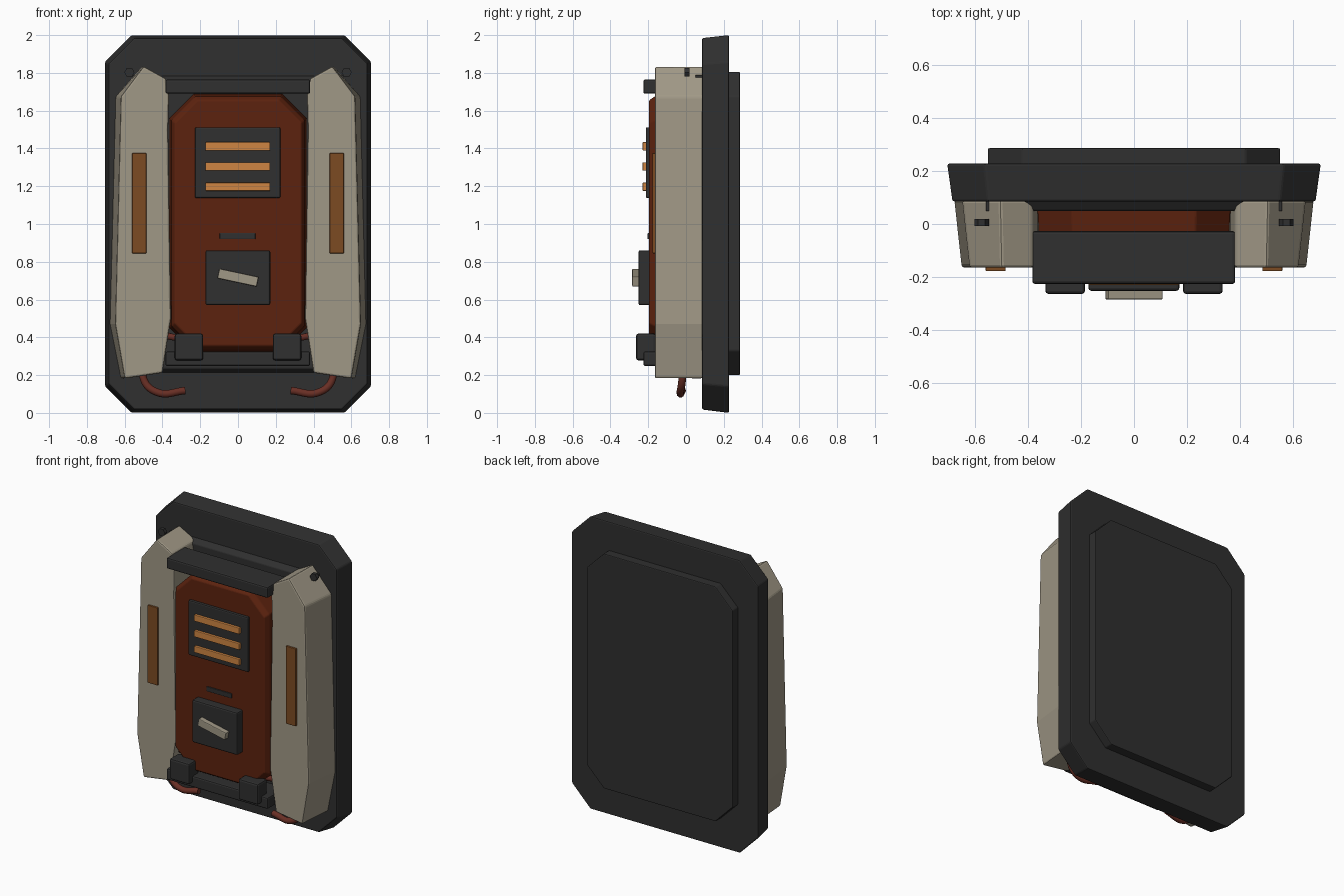
import bpy, bmesh, math
from mathutils import Vector, Matrix

if "Cube" in bpy.data.objects:
    bpy.data.objects.remove(bpy.data.objects["Cube"])


def mat(name, r, g, b):
    m = bpy.data.materials.new(name)
    m.diffuse_color = (r, g, b, 1)
    m.use_nodes = True
    m.node_tree.nodes["Principled BSDF"].inputs["Base Color"].default_value = m.diffuse_color
    return m


DARK = mat("charcoal", 0.029, 0.029, 0.029)
BEIGE = mat("warm grey", 0.352, 0.314, 0.238)
RUST = mat("rust", 0.107, 0.016, 0.0044)
ORANGE = mat("light orange", 0.62, 0.235, 0.055)
BROWN = mat("brown strip", 0.2, 0.07, 0.016)
HOSE = mat("red brown hose", 0.14, 0.028, 0.018)


def finish(name, bm, material, bevel=0.0):
    bmesh.ops.recalc_face_normals(bm, faces=bm.faces)
    me = bpy.data.meshes.new(name)
    bm.to_mesh(me)
    bm.free()
    me.materials.append(material)
    ob = bpy.data.objects.new(name, me)
    bpy.context.collection.objects.link(ob)
    if bevel:
        mod = ob.modifiers.new("edge_bevel", 'BEVEL')
        mod.width = bevel
        mod.segments = 2
        mod.limit_method = 'ANGLE'
    return ob


def loft(name, rings, material, bevel=0.0):
    """Join a sequence of (y, [(x, z), ...]) outlines into a closed solid."""
    bm = bmesh.new()
    loops = [[bm.verts.new((x, y, z)) for x, z in pts] for y, pts in rings]
    n = len(loops[0])
    for a, b in zip(loops, loops[1:]):
        for i in range(n):
            j = (i + 1) % n
            bm.faces.new((a[i], a[j], b[j], b[i]))
    bm.faces.new(loops[0])
    bm.faces.new(loops[-1])
    return finish(name, bm, material, bevel)


def octagon(hx, z0, z1, c):
    return [(-hx + c, z0), (hx - c, z0), (hx, z0 + c), (hx, z1 - c),
            (hx - c, z1), (-hx + c, z1), (-hx, z1 - c), (-hx, z0 + c)]


def box(name, x0, x1, y0, y1, z0, z1, material, bevel=0.0, tilt=0.0):
    bm = bmesh.new()
    bmesh.ops.create_cube(bm, size=1)
    centre = Vector(((x0 + x1) / 2, (y0 + y1) / 2, (z0 + z1) / 2))
    size = Matrix.Diagonal((x1 - x0, y1 - y0, z1 - z0, 1))
    bm.transform(Matrix.Translation(centre) @ Matrix.Rotation(tilt, 4, 'Y') @ size)
    return finish(name, bm, material, bevel)


def hose(name, points, radius):
    cu = bpy.data.curves.new(name, 'CURVE')
    cu.dimensions = '3D'
    cu.bevel_depth = radius
    cu.bevel_resolution = 3
    cu.use_fill_caps = True
    sp = cu.splines.new('BEZIER')
    sp.bezier_points.add(len(points) - 1)
    for bp, p in zip(sp.bezier_points, points):
        bp.co = p
        bp.handle_left_type = bp.handle_right_type = 'AUTO'
    cu.materials.append(HOSE)
    ob = bpy.data.objects.new(name, cu)
    bpy.context.collection.objects.link(ob)


# Backing plates
loft("main_plate", [(0.085, octagon(0.685, 0.018, 1.984, 0.135)),
                    (0.228, octagon(0.705, 0.0, 2.0, 0.14))], DARK, 0.008)
loft("rear_plate", [(0.2, octagon(0.552, 0.2, 1.805, 0.13)),
                    (0.286, octagon(0.552, 0.2, 1.805, 0.13))], DARK, 0.006)
loft("front_plate", [(0.05, octagon(0.53, 0.235, 1.76, 0.11)),
                     (0.1, octagon(0.55, 0.205, 1.795, 0.12))], DARK, 0.006)

# Centre panel
loft("centre_panel", [(-0.195, octagon(0.335, 0.355, 1.655, 0.12)),
                      (-0.165, octagon(0.352, 0.335, 1.675, 0.125)),
                      (0.07, octagon(0.365, 0.32, 1.69, 0.13))], RUST, 0.006)

# Vent with slats
box("vent_plate", -0.228, 0.224, -0.213, -0.18, 1.137, 1.512, DARK, 0.008)
for i, z in enumerate((1.197, 1.304, 1.411)):
    box(f"vent_slat_{i + 1}", -0.172, 0.17, -0.23, -0.2, z - 0.022, z + 0.022, ORANGE, 0.004)

# Slot and latch
box("slot", -0.097, 0.092, -0.203, -0.18, 0.92, 0.952, DARK, 0.003)
box("latch_plate", -0.172, 0.171, -0.252, -0.18, 0.57, 0.861, DARK, 0.01)
box("latch_handle", -0.106, 0.106, -0.285, -0.24, 0.69, 0.742, BEIGE, 0.005,
    tilt=math.radians(12))

# Cross bars
for name, z0, z1 in (("upper_bar", 1.69, 1.765), ("lower_bar", 0.248, 0.325)):
    box(name, -0.384, 0.382, -0.226, -0.027, z0, z1, DARK, 0.01)

# Side arms: front outline and a flared rear outline
front = [(0.5, 1.835), (0.62, 1.675), (0.65, 0.47), (0.6, 0.182), (0.4, 0.212),
         (0.355, 0.5), (0.37, 1.5), (0.365, 1.68), (0.382, 1.77)]
flare = [0.005, 0.028, 0.028, 0.02, 0, 0, 0, 0, 0]

for side, s in (("left", -1), ("right", 1)):
    outline = [(s * x, z) for x, z in front]
    rear = [(s * (x + f), z) for (x, z), f in zip(front, flare)]
    loft(f"{side}_arm", [(-0.165, outline), (0.09, rear)], BEIGE, 0.01)
    a, b = sorted((s * 0.485, s * 0.56))
    box(f"{side}_arm_strip", a, b, -0.178, -0.155, 0.845, 1.375, BROWN, 0.003)
    a, b = sorted((s * 0.185, s * 0.335))
    box(f"{side}_foot_block", a, b, -0.264, -0.16, 0.278, 0.42, DARK, 0.012)

    # Hexagonal bolt and pin near the top
    hexagon = [(s * 0.575 + 0.027 * math.cos(k * math.pi / 3),
                1.803 + 0.027 * math.sin(k * math.pi / 3)) for k in range(6)]
    loft(f"{side}_bolt", [(-0.007, hexagon), (0.018, hexagon)], DARK)
    a, b = sorted((s * 0.548, s * 0.558))
    box(f"{side}_pin", a, b, 0.05, 0.09, 1.775, 1.79, DARK)

    # Hoses below the arm and beside the panel
    hose(f"{side}_lower_hose", [(s * 0.49, -0.02, 0.24), (s * 0.5, -0.02, 0.18),
                                (s * 0.425, -0.03, 0.108), (s * 0.28, -0.02, 0.118)], 0.02)
    hose(f"{side}_inner_hose", [(s * 0.27, -0.1, 0.39), (s * 0.34, -0.1, 0.4),
                                (s * 0.42, -0.08, 0.42)], 0.018)
